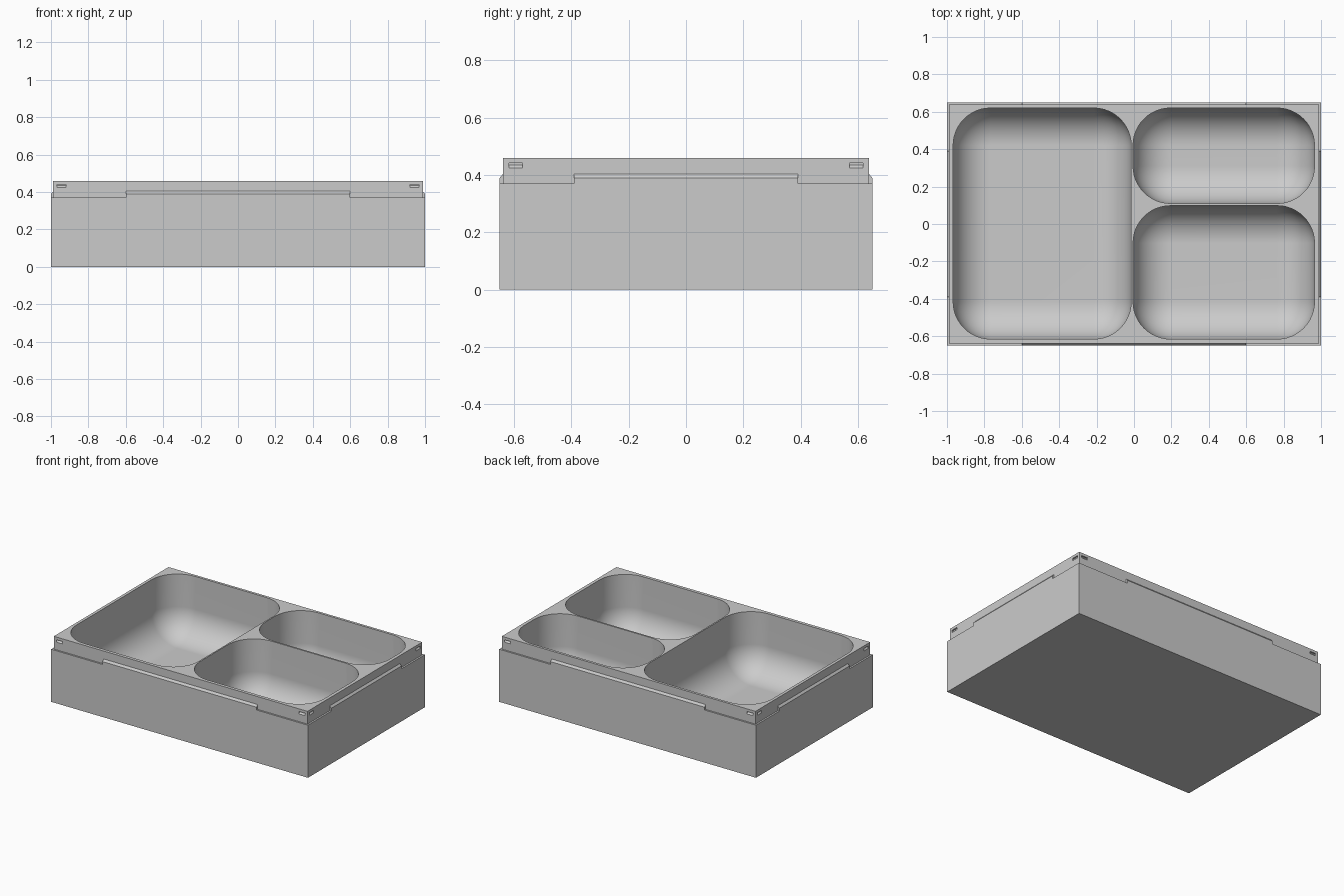
import bpy, bmesh
from mathutils import Matrix, Vector

cube = bpy.data.objects.get("Cube")
if cube:
    bpy.data.objects.remove(cube, do_unlink=True)

HX, HY = 1.0, 0.65            # half length and half depth
LEDGE, TOP, STEP = 0.37, 0.46, 0.017
FLOOR, RADIUS = 0.03, 0.2

grey = bpy.data.materials.new("grey plastic")
grey.use_nodes = True
grey.diffuse_color = (0.6, 0.6, 0.6, 1)
grey.node_tree.nodes["Principled BSDF"].inputs["Base Color"].default_value = grey.diffuse_color


def make_object(name, bm):
    bmesh.ops.recalc_face_normals(bm, faces=bm.faces)
    mesh = bpy.data.meshes.new(name)
    bm.to_mesh(mesh)
    bm.free()
    mesh.materials.append(grey)
    obj = bpy.data.objects.new(name, mesh)
    bpy.context.collection.objects.link(obj)
    return obj


def box(x0, x1, y0, y1, z0, z1):
    bm = bmesh.new()
    centre = Vector((x0 + x1, y0 + y1, z0 + z1)) / 2
    size = Matrix.Diagonal((x1 - x0, y1 - y0, z1 - z0, 1))
    bmesh.ops.create_cube(bm, size=1, matrix=Matrix.Translation(centre) @ size)
    return bm


def prism(name, profile, x0, x1, turn):
    """Sweep a (y, z) profile along x, then turn it about z."""
    bm = bmesh.new()
    face = bm.faces.new([bm.verts.new((x0, y, z)) for y, z in profile])
    swept = bmesh.ops.extrude_face_region(bm, geom=[face])["geom"]
    moved = [v for v in swept if isinstance(v, bmesh.types.BMVert)]
    bmesh.ops.translate(bm, verts=moved, vec=(x1 - x0, 0, 0))
    bmesh.ops.rotate(bm, verts=bm.verts, matrix=Matrix.Rotation(turn, 3, "Z"))
    return make_object(name, bm)


def cut(target, cutter):
    mod = target.modifiers.new("cut", "BOOLEAN")
    mod.operation, mod.solver, mod.object = "DIFFERENCE", "EXACT", cutter
    bpy.context.view_layer.objects.active = target
    bpy.ops.object.modifier_apply(modifier=mod.name)
    bpy.data.objects.remove(cutter, do_unlink=True)


# Tray block with a stepped-in rim
bm = box(-HX, HX, -HY, HY, 0, LEDGE)
bm.faces.ensure_lookup_table()
upper = max(bm.faces, key=lambda f: f.calc_center_median().z)
bmesh.ops.inset_region(bm, faces=[upper], thickness=STEP)
swept = bmesh.ops.extrude_face_region(bm, geom=[upper])["geom"]
bmesh.ops.translate(bm, verts=[v for v in swept if isinstance(v, bmesh.types.BMVert)],
                    vec=(0, 0, TOP - LEDGE))
bmesh.ops.delete(bm, geom=[upper], context="FACES")
tray = make_object("tray", bm)

# Three rounded compartments
for x0, x1, y0, y1 in ((-0.967, -0.015, -0.615, 0.62),
                       (-0.005, 0.965, 0.11, 0.62),
                       (-0.005, 0.965, -0.615, 0.098)):
    bm = box(x0, x1, y0, y1, FLOOR, TOP + 0.2)
    edges = [e for e in bm.edges if min(v.co.z for v in e.verts) < TOP]
    bmesh.ops.bevel(bm, geom=edges, offset=RADIUS, segments=12, profile=0.5,
                    affect="EDGES", clamp_overlap=False)
    cut(tray, make_object("compartment_cutter", bm))

# Locating ridges on the ledge and snap notches near the rim corners
QUARTER = 1.5707963
sides = (("front", 0, HX, HY, 0.6), ("left", 1, HY, HX, 0.39),
         ("back", 2, HX, HY, 0.6), ("right", 3, HY, HX, 0.39))
for name, turns, along, out, half in sides:
    ridge = [(-out, LEDGE), (-out, 0.39), (STEP - out, 0.41), (STEP - out, LEDGE)]
    prism(name + "_ridge", ridge, -half, half, turns * QUARTER)
    wall = STEP - out
    notch = [(wall - 0.005, 0.441), (wall + 0.006, 0.441), (wall + 0.006, 0.435),
             (wall - 0.005, 0.424)]
    for sign in (-1, 1):
        a, b = sorted((sign * (along - 0.08), sign * (along - 0.032)))
        cut(tray, prism("notch_cutter", notch, a, b, turns * QUARTER))

# Smooth the fillets, keep the hard edges
bpy.ops.object.select_all(action="DESELECT")
tray.select_set(True)
bpy.context.view_layer.objects.active = tray
bpy.ops.object.shade_smooth_by_angle(angle=0.5)
weighted = tray.modifiers.new("even_normals", "WEIGHTED_NORMAL")
weighted.keep_sharp = True
